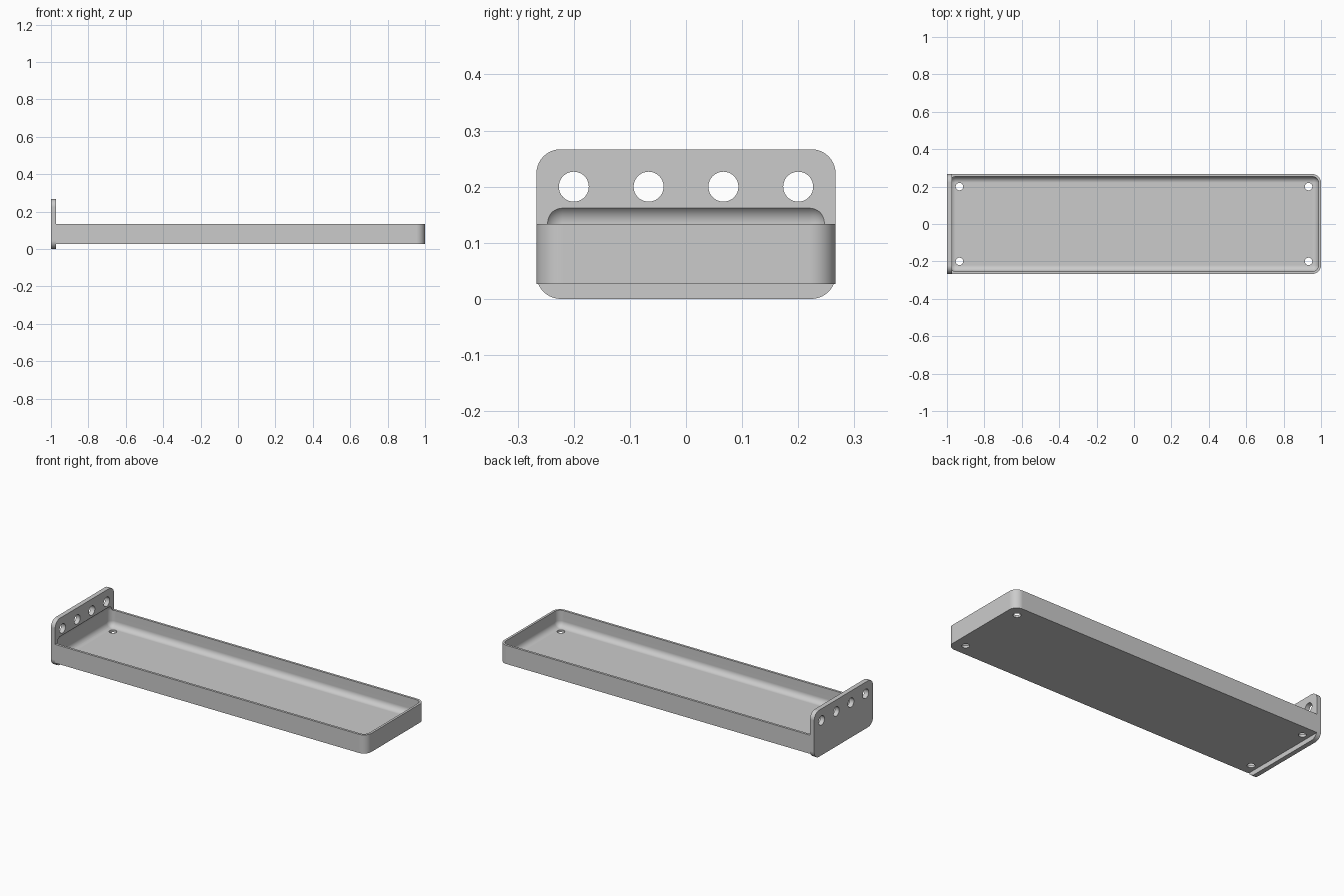
import bpy, bmesh
from math import radians
from mathutils import Matrix

if "Cube" in bpy.data.objects:
    bpy.data.objects.remove(bpy.data.objects["Cube"], do_unlink=True)

WALL, HALF_W = 0.0133, 0.2667      # wall thickness and half width
PLATE_X = -1 + 2 * WALL            # inner face of the end plate

grey = bpy.data.materials.new("light_grey")
grey.use_nodes = True
colour = (0.6, 0.6, 0.6, 1)
grey.diffuse_color = colour
grey.node_tree.nodes["Principled BSDF"].inputs["Base Color"].default_value = colour


def finish(name, bm):
    mesh = bpy.data.meshes.new(name)
    bm.to_mesh(mesh)
    bm.free()
    mesh.materials.append(grey)
    obj = bpy.data.objects.new(name, mesh)
    bpy.context.collection.objects.link(obj)
    return obj


def rounded_box(name, low, high, radius, pick):
    """Box between two corners, with the edges chosen by pick rounded."""
    bm = bmesh.new()
    bmesh.ops.create_cube(bm, size=1)
    for v in bm.verts:
        v.co = [h if c > 0 else l for c, l, h in zip(v.co, low, high)]
    edges = [e for e in bm.edges if pick(e.verts[0].co, e.verts[1].co)]
    bmesh.ops.bevel(bm, geom=edges, offset=radius, segments=10, profile=0.5,
                    affect='EDGES', clamp_overlap=True)
    return finish(name, bm)


def drill(name, centre, radius, axis):
    """Cylinder cutter along x or z."""
    bm = bmesh.new()
    turn = Matrix.Rotation(radians(90), 4, 'Y') if axis == 'x' else Matrix()
    bmesh.ops.create_cone(bm, cap_ends=True, segments=40, radius1=radius,
                          radius2=radius, depth=0.1,
                          matrix=Matrix.Translation(centre) @ turn)
    return finish(name, bm)


def cut(obj, cutters):
    bpy.context.view_layer.objects.active = obj
    for cutter in cutters:
        mod = obj.modifiers.new("cut", 'BOOLEAN')
        mod.operation, mod.solver, mod.object = 'DIFFERENCE', 'EXACT', cutter
        bpy.ops.object.modifier_apply(modifier=mod.name)


# Tray: upright corners rounded at the free end only
tray = rounded_box("tray", (PLATE_X, -HALF_W, 2 * WALL), (1, HALF_W, 0.1333), 0.0467,
                   lambda a, b: a.x > 0 and b.x > 0 and abs(a.z - b.z) > 0.01)

# End plate: all four corners rounded
plate = rounded_box("end_plate", (-1, -HALF_W, 0), (PLATE_X, HALF_W, HALF_W), 0.0433,
                    lambda a, b: abs(a.x - b.x) > 0.01)

# Soft-edged hollow that runs a little way into the plate
hollow = rounded_box("hollow_cutter", (WALL - 1, WALL - HALF_W, 3 * WALL),
                     (1 - WALL, HALF_W - WALL, 0.1685), 0.0333, lambda a, b: True)

# Drain holes in the floor and a row of holes in the plate
drains = [drill("drain_cutter", (x, y, 0.03), 0.02, 'z')
          for x in (-0.9333, 0.9333) for y in (-0.2, 0.2)]
plate_holes = [drill("hole_cutter", (-1, (i - 1.5) * 0.1333, 0.2), 0.0267, 'x')
               for i in range(4)]

cut(tray, [hollow] + drains)
cut(plate, [hollow] + plate_holes)
for cutter in [hollow] + drains + plate_holes:
    bpy.data.objects.remove(cutter, do_unlink=True)

# Smooth rounds, crisp rims, flat faces kept flat
for obj in (tray, plate):
    bpy.ops.object.select_all(action='DESELECT')
    obj.select_set(True)
    bpy.context.view_layer.objects.active = obj
    bpy.ops.object.shade_smooth_by_angle(angle=radians(30))
    obj.modifiers.new("even_normals", 'WEIGHTED_NORMAL').keep_sharp = True
